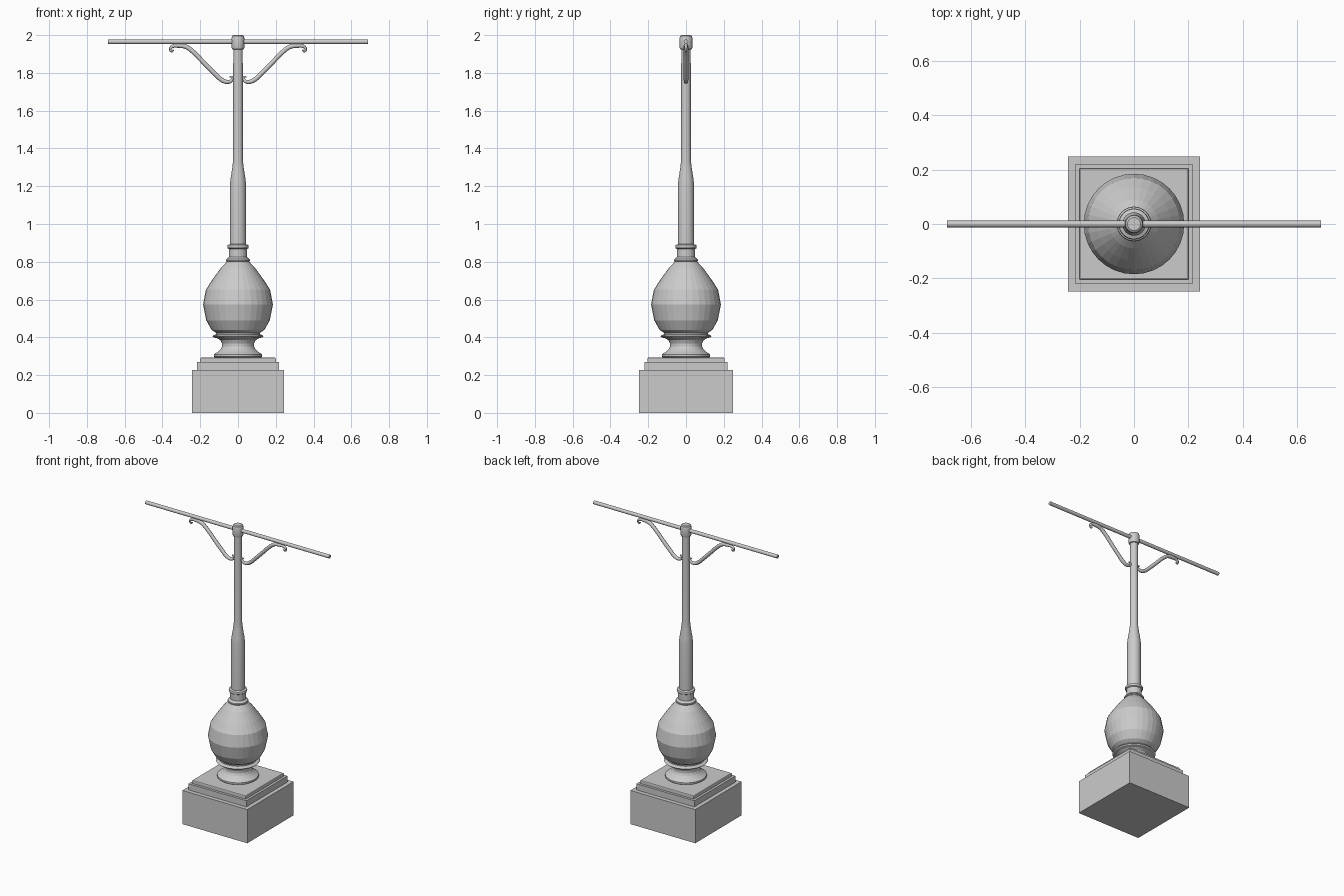
import bpy, bmesh, math
from mathutils import Vector, Matrix

if "Cube" in bpy.data.objects:
    bpy.data.objects.remove(bpy.data.objects["Cube"])


def new_object(name, bm):
    bmesh.ops.recalc_face_normals(bm, faces=bm.faces)
    mesh = bpy.data.meshes.new(name)
    bm.to_mesh(mesh)
    bm.free()
    obj = bpy.data.objects.new(name, mesh)
    bpy.context.collection.objects.link(obj)
    return obj


def slab(name, half_x, half_y, z0, z1, bevel=0.0):
    bm = bmesh.new()
    bmesh.ops.create_cube(bm, size=1)
    bmesh.ops.scale(bm, verts=bm.verts, vec=(2 * half_x, 2 * half_y, z1 - z0))
    bmesh.ops.translate(bm, verts=bm.verts, vec=(0, 0, (z0 + z1) / 2))
    if bevel:
        top = [e for e in bm.edges if all(v.co.z > z1 - 1e-5 for v in e.verts)]
        bmesh.ops.bevel(bm, geom=top, offset=bevel, segments=2, profile=0.5,
                        affect='EDGES')
    return new_object(name, bm)


def lathe(name, profile, sides=32):
    """Revolve (radius, z) points around the z axis and close both ends."""
    bm = bmesh.new()
    rings = []
    for r, z in profile:
        rings.append([bm.verts.new((r * math.cos(2 * math.pi * i / sides),
                                    r * math.sin(2 * math.pi * i / sides), z))
                      for i in range(sides)])
    for a, b in zip(rings, rings[1:]):
        for i in range(sides):
            j = (i + 1) % sides
            bm.faces.new((a[i], a[j], b[j], b[i]))
    bm.faces.new(rings[0])
    bm.faces.new(rings[-1])
    return new_object(name, bm)


def smooth(obj, degrees=30):
    bpy.ops.object.select_all(action='DESELECT')
    obj.select_set(True)
    bpy.context.view_layer.objects.active = obj
    bpy.ops.object.shade_smooth_by_angle(angle=math.radians(degrees))


# Stepped square plinth
slab("plinth_block", 0.243, 0.248, 0.0, 0.228)
slab("plinth_middle_step", 0.216, 0.22, 0.228, 0.27)
slab("plinth_top_step", 0.2, 0.204, 0.27, 0.293, 0.006)

# Turned foot with flared waist
lathe("turned_foot", [
    (0.120, 0.292), (0.128, 0.298), (0.128, 0.309), (0.120, 0.315),
    (0.105, 0.325), (0.092, 0.338), (0.085, 0.352), (0.085, 0.368),
    (0.093, 0.385), (0.110, 0.395), (0.130, 0.400), (0.136, 0.406),
    (0.130, 0.412), (0.117, 0.416), (0.117, 0.424)])

# Bulbous body
lathe("bulb", [
    (0.112, 0.420), (0.120, 0.426), (0.140, 0.440), (0.168, 0.490),
    (0.185, 0.573), (0.170, 0.652), (0.136, 0.705), (0.090, 0.768),
    (0.062, 0.798), (0.056, 0.806)])

# Collar with two rings
lathe("collar", [
    (0.055, 0.800), (0.062, 0.803), (0.064, 0.808), (0.062, 0.814),
    (0.053, 0.820), (0.048, 0.826), (0.048, 0.868), (0.055, 0.872),
    (0.057, 0.880), (0.055, 0.888), (0.043, 0.893)])

# Stepped post
smooth(lathe("post", [
    (0.043, 0.885), (0.043, 1.210), (0.0385, 1.245), (0.030, 1.300),
    (0.026, 1.335), (0.025, 1.940)]))

# Cap at the top of the post
smooth(lathe("post_cap", [
    (0.026, 1.924), (0.031, 1.926), (0.034, 1.935), (0.034, 1.985),
    (0.031, 1.995), (0.024, 2.000)]))

# Horizontal bar
bm = bmesh.new()
bmesh.ops.create_cone(bm, cap_ends=True, segments=16, radius1=0.012,
                      radius2=0.012, depth=1.376,
                      matrix=Matrix.Translation((0, 0, 1.965))
                      @ Matrix.Rotation(math.pi / 2, 4, 'Y'))
smooth(new_object("crossbar", bm))

# Scrolled brackets, (x, z, radius) along the path, one per side
SCROLL = [
    (0.342, 1.922, 0.004), (0.350, 1.913, 0.005), (0.359, 1.925, 0.006),
    (0.347, 1.940, 0.009), (0.313, 1.944, 0.012), (0.275, 1.938, 0.012),
    (0.245, 1.918, 0.012), (0.180, 1.853, 0.012), (0.120, 1.793, 0.012),
    (0.085, 1.762, 0.012), (0.053, 1.752, 0.011), (0.033, 1.762, 0.008),
    (0.034, 1.778, 0.006), (0.044, 1.780, 0.004)]
for side, label in ((-1, "left"), (1, "right")):
    curve = bpy.data.curves.new(label + "_scroll_bracket", 'CURVE')
    curve.dimensions = '3D'
    curve.bevel_depth = 1.0
    curve.bevel_resolution = 2
    curve.resolution_u = 4
    curve.use_fill_caps = True
    spline = curve.splines.new('BEZIER')
    spline.bezier_points.add(len(SCROLL) - 1)
    for point, (x, z, r) in zip(spline.bezier_points, SCROLL):
        point.co = Vector((side * x, 0, z))
        point.radius = r
        point.handle_left_type = point.handle_right_type = 'AUTO'
    obj = bpy.data.objects.new(label + "_scroll_bracket", curve)
    bpy.context.collection.objects.link(obj)
